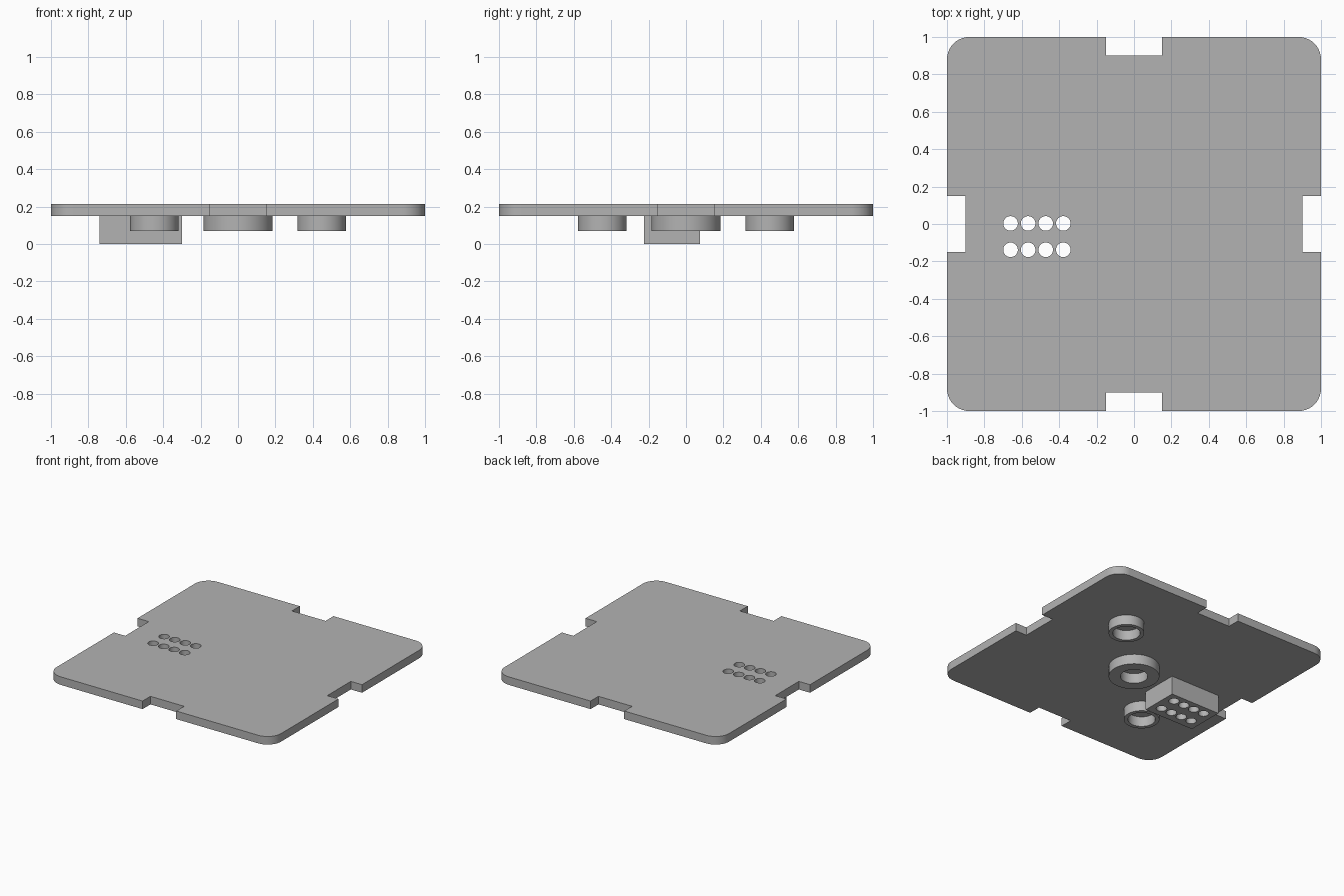
import bpy, bmesh
from math import cos, sin, pi, radians
from mathutils import Matrix, Vector

if "Cube" in bpy.data.objects:
    bpy.data.objects.remove(bpy.data.objects["Cube"])

grey = bpy.data.materials.new("plain_grey")
grey.use_nodes = True
colour = (0.45, 0.45, 0.45, 1)
grey.diffuse_color = colour
grey.node_tree.nodes["Principled BSDF"].inputs["Base Color"].default_value = colour

PLATE_BOTTOM, PLATE_TOP, RING_BOTTOM = 0.15, 0.215, 0.07


def finish(bm, name):
    bmesh.ops.recalc_face_normals(bm, faces=bm.faces)
    mesh = bpy.data.meshes.new(name)
    bm.to_mesh(mesh)
    bm.free()
    mesh.materials.append(grey)
    obj = bpy.data.objects.new(name, mesh)
    bpy.context.collection.objects.link(obj)
    return obj


def activate(obj):
    bpy.ops.object.select_all(action="DESELECT")
    obj.select_set(True)
    bpy.context.view_layer.objects.active = obj


def smooth(obj):
    activate(obj)
    bpy.ops.object.shade_smooth_by_angle(angle=radians(30))


def make_plate():
    """Rounded square with a notch in the middle of each side."""
    half, depth, radius, steps = 0.15, 0.1, 0.12, 10
    quarter = [Vector((1 - depth, -half, 0)), Vector((1 - depth, half, 0)),
               Vector((1, half, 0))]
    for i in range(steps + 1):
        a = pi / 2 * i / steps
        quarter.append(Vector((1 - radius + radius * cos(a),
                               1 - radius + radius * sin(a), 0)))
    quarter.append(Vector((half, 1, 0)))
    bm = bmesh.new()
    outline = []
    for k in range(4):
        turn = Matrix.Rotation(k * pi / 2, 3, "Z")
        for p in quarter:
            q = turn @ p
            outline.append(bm.verts.new((q.x, q.y, PLATE_BOTTOM)))
    face = bm.faces.new(outline)
    ext = bmesh.ops.extrude_face_region(bm, geom=[face])
    top = [v for v in ext["geom"] if isinstance(v, bmesh.types.BMVert)]
    bmesh.ops.translate(bm, verts=top, vec=(0, 0, PLATE_TOP - PLATE_BOTTOM))
    return finish(bm, "base_plate")


def make_block():
    """Connector housing under the plate."""
    bm = bmesh.new()
    place = Matrix.Translation((-0.52, -0.075, PLATE_BOTTOM / 2))
    size = Matrix.Diagonal((0.44, 0.3, PLATE_BOTTOM, 1))
    bmesh.ops.create_cube(bm, size=1, matrix=place @ size)
    return finish(bm, "connector_block")


def make_hole_cutter():
    """Two rows of four pin holes."""
    bm = bmesh.new()
    for col in range(4):
        for y in (0.003, -0.138):
            bmesh.ops.create_cone(
                bm, cap_ends=True, segments=32, radius1=0.039, radius2=0.039,
                depth=1, matrix=Matrix.Translation((-0.66 + 0.094 * col, y, 0.1)))
    return finish(bm, "pin_hole_cutter")


def make_ring(name, x, y, outer, inner, segments=48):
    """Hollow round boss hanging from the plate."""
    bm = bmesh.new()
    profile = [(inner, PLATE_BOTTOM), (inner, RING_BOTTOM),
               (outer, RING_BOTTOM), (outer, PLATE_BOTTOM)]
    verts = [bm.verts.new((r, 0, z)) for r, z in profile]
    edges = [bm.edges.new(pair) for pair in zip(verts, verts[1:])]
    bmesh.ops.spin(bm, geom=verts + edges, cent=(0, 0, 0), axis=(0, 0, 1),
                   angle=2 * pi, steps=segments)
    bmesh.ops.remove_doubles(bm, verts=bm.verts, dist=1e-4)
    bmesh.ops.translate(bm, verts=bm.verts, vec=(x, y, 0))
    smooth(finish(bm, name))


# Plate and block, both pierced by the pin holes
cutter = make_hole_cutter()
for part in (make_plate(), make_block()):
    mod = part.modifiers.new("pin_holes", "BOOLEAN")
    mod.operation = "DIFFERENCE"
    mod.solver = "EXACT"
    mod.object = cutter
    activate(part)
    bpy.ops.object.modifier_apply(modifier=mod.name)
    smooth(part)
bpy.data.objects.remove(cutter)

# Three ring bosses along the diagonal
make_ring("centre_ring", 0, 0, 0.185, 0.1)
make_ring("back_left_ring", 0.447, 0.447, 0.13, 0.1)
make_ring("front_right_ring", -0.447, -0.447, 0.13, 0.1)
